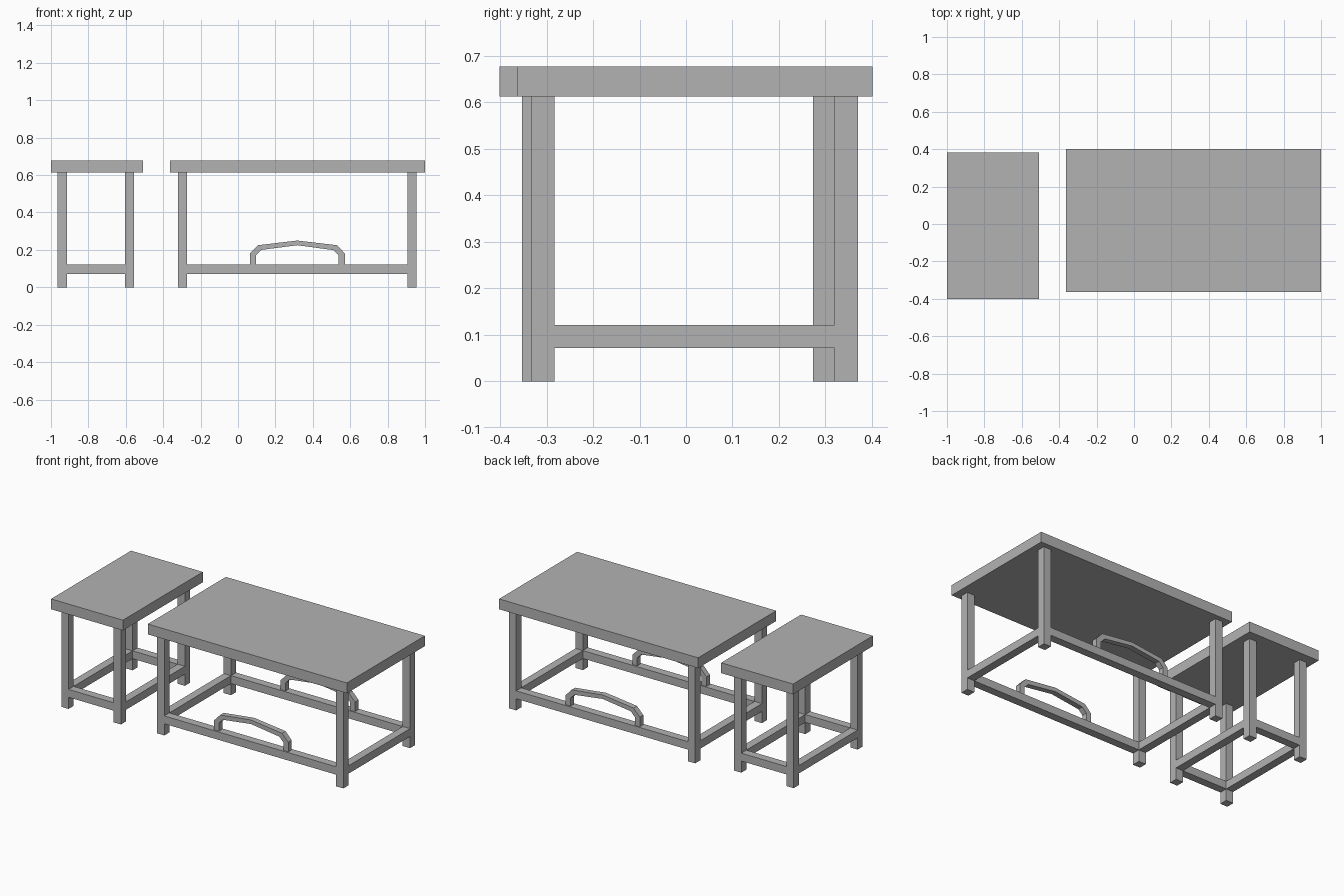
import bpy, bmesh

cube = bpy.data.objects.get("Cube")
if cube:
    bpy.data.objects.remove(cube, do_unlink=True)

GREY = (0.45, 0.45, 0.45, 1)
grey = bpy.data.materials.new("plain_grey")
grey.use_nodes = True
grey.diffuse_color = GREY
grey.node_tree.nodes["Principled BSDF"].inputs["Base Color"].default_value = GREY


def add_mesh(name, bm):
    bmesh.ops.recalc_face_normals(bm, faces=bm.faces)
    mesh = bpy.data.meshes.new(name)
    bm.to_mesh(mesh)
    bm.free()
    mesh.materials.append(grey)
    bpy.context.collection.objects.link(bpy.data.objects.new(name, mesh))


def box(name, xs, ys, zs):
    bm = bmesh.new()
    bmesh.ops.create_cube(bm, size=1)
    for v in bm.verts:
        v.co = [(lo + hi) / 2 + c * (hi - lo) for c, (lo, hi) in zip(v.co, (xs, ys, zs))]
    add_mesh(name, bm)


def arch(name, outer, inner, y, depth):
    """Extrude an arched band along y, built as a strip of quads."""
    bm = bmesh.new()
    rows = [[bm.verts.new((x, y - depth / 2, z)) for x, z in pts] for pts in (outer, inner)]
    for i in range(len(outer) - 1):
        bm.faces.new((rows[0][i], rows[0][i + 1], rows[1][i + 1], rows[1][i]))
    ext = bmesh.ops.extrude_face_region(bm, geom=bm.faces[:])
    bmesh.ops.translate(bm, vec=(0, depth, 0),
                        verts=[g for g in ext["geom"] if isinstance(g, bmesh.types.BMVert)])
    add_mesh(name, bm)


LEG = 0.05
TOP, UNDER = 0.677, 0.613
RAIL = (0.072, 0.121)


def table(name, top_x, top_y, leg_x, leg_y):
    """leg_x and leg_y are the outer limits of the leg frame."""
    box(name + "_top", top_x, top_y, (UNDER, TOP))
    sides_x = {"right": (leg_x[0], leg_x[0] + LEG), "left": (leg_x[1] - LEG, leg_x[1])}
    sides_y = {"front": (leg_y[0], leg_y[0] + LEG), "back": (leg_y[1] - LEG, leg_y[1])}
    for sx, xs in sides_x.items():
        for sy, ys in sides_y.items():
            box(f"{name}_{sy}_{sx}_leg", xs, ys, (0, UNDER))
    # Stretchers between the legs
    for sy, ys in sides_y.items():
        box(f"{name}_{sy}_rail", (leg_x[0] + LEG, leg_x[1] - LEG), ys, RAIL)
    for sx, xs in sides_x.items():
        box(f"{name}_{sx}_rail", xs, (leg_y[0] + LEG, leg_y[1] - LEG), RAIL)


table("side_table", (-1, -0.508), (-0.401, 0.381), (-0.964, -0.555), (-0.353, 0.323))
table("coffee_table", (-0.364, 1), (-0.363, 0.401), (-0.322, 0.955), (-0.333, 0.37))

# Arched ornaments standing on the long rails
outer = [(0.063, RAIL[1]), (0.063, 0.18), (0.106, 0.225), (0.317, 0.25),
         (0.53, 0.225), (0.572, 0.18), (0.572, RAIL[1])]
inner = [(0.096, RAIL[1]), (0.096, 0.171), (0.125, 0.2), (0.317, 0.225),
         (0.51, 0.199), (0.538, 0.171), (0.538, RAIL[1])]
for side, y in (("front", -0.308), ("back", 0.345)):
    arch(f"coffee_table_{side}_arch", outer, inner, y, 0.034)
